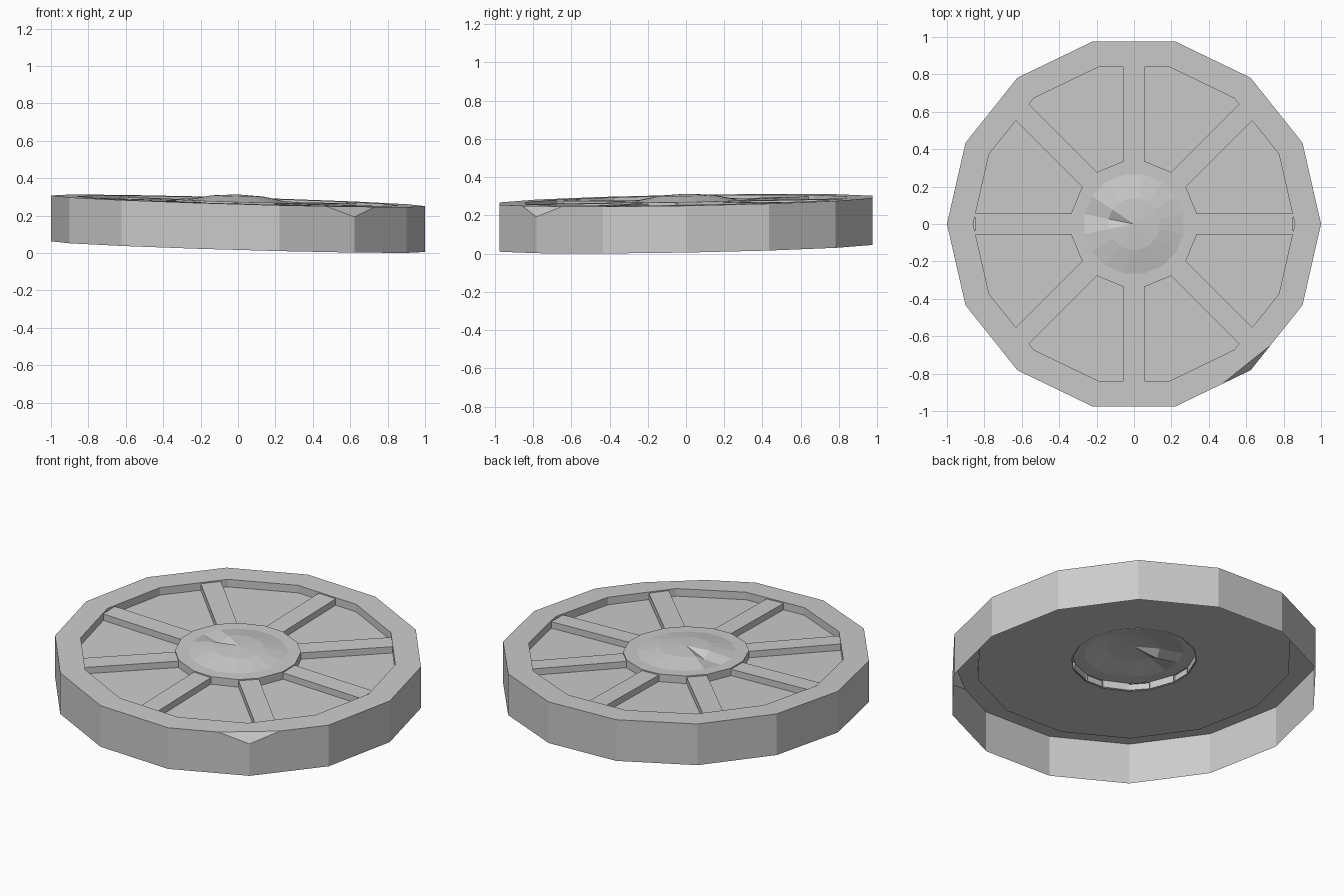
import bpy, bmesh
from math import sin, cos, pi, radians
from mathutils import Vector

if "Cube" in bpy.data.objects:
    bpy.data.objects.remove(bpy.data.objects["Cube"])

N = 14
TOP = 0.279          # height of the rim plane at the centre
DEPTH = 0.245        # height of the outer wall
PANEL = -0.045       # sunken panel level, relative to the rim plane
SPOKE = -0.007       # spoke top level


def ring(bm, angles, r, z):
    return [bm.verts.new((r * cos(a), r * sin(a), z)) for a in angles]


def bridge(bm, a, b):
    n = len(a)
    for i in range(n):
        j = (i + 1) % n
        bm.faces.new((a[i], a[j], b[j], b[i]))


def finish(bm, name):
    # the whole wheel leans slightly down to the front right
    for v in bm.verts:
        v.co.z += TOP - 0.0285 * v.co.x + 0.018 * v.co.y
    me = bpy.data.meshes.new(name)
    bm.to_mesh(me)
    bm.free()
    ob = bpy.data.objects.new(name, me)
    bpy.context.collection.objects.link(ob)
    return ob


rim_angles = [2 * pi * i / N for i in range(N)]
hub_angles = [radians(45 * k + d) for k in range(8) for d in (-10, 10)]
dome_angles = [radians(22.5 * k - 11.25) for k in range(16)]

# Rim: hollow outer wall, flat top, short inner wall
bm = bmesh.new()
loops = [ring(bm, rim_angles, r, z) for r, z in
         ((1, -DEPTH), (1, 0), (0.86, 0), (0.86, PANEL))]
for a, b in zip(loops, loops[1:]):
    bridge(bm, a, b)
# chipped corner at the front right
a = rim_angles[12]
out = Vector((cos(a), sin(a), 0))
cut = bmesh.ops.bisect_plane(
    bm, geom=bm.verts[:] + bm.edges[:] + bm.faces[:],
    plane_co=out * 0.962, plane_no=(out * 0.055 + Vector((0, 0, 0.038))).normalized(),
    clear_outer=True)
chip = {v for g in cut["geom_cut"] if isinstance(g, bmesh.types.BMEdge) for v in g.verts}
side = Vector((-out.y, out.x, 0))
low = min(chip, key=lambda v: v.co.z)
tops = sorted((v for v in chip if v is not low), key=lambda v: -v.co.dot(side))
bm.faces.new([low] + tops)
finish(bm, "rim")

# Sunken panel disc, open under the hub
bm = bmesh.new()
outer = ring(bm, rim_angles, 0.86, PANEL)
inner = ring(bm, hub_angles, 0.335, PANEL)
edges = [bm.edges.new((l[i], l[(i + 1) % len(l)]))
         for l in (outer, inner) for i in range(len(l))]
bmesh.ops.triangle_fill(bm, edges=edges, use_beauty=True, normal=(0, 0, 1))
bmesh.ops.dissolve_limit(bm, angle_limit=0.01, verts=bm.verts[:], edges=bm.edges[:])
for f in bm.faces:
    if f.normal.z < 0:
        f.normal_flip()
finish(bm, "panel")

# Spokes: top strip and two side walls
bm = bmesh.new()
for k in range(8):
    t = radians(45 * k)
    d, s = Vector((cos(t), sin(t), 0)), Vector((-sin(t), cos(t), 0))
    # reach the flat of the rim's inner polygon
    rows = []
    for off, z in ((-0.056, PANEL), (-0.056, SPOKE), (0.056, SPOKE), (0.056, PANEL)):
        local = (t + off / 0.86) % (2 * pi / N) - pi / N
        far = 0.86 * cos(pi / N) / cos(local)
        rows.append([bm.verts.new(d * r + s * off + Vector((0, 0, z)))
                     for r in (0.325, far)])
    for p, q in zip(rows, rows[1:]):
        bm.faces.new((p[0], p[1], q[1], q[0]))
finish(bm, "spokes")

# Hub: side wall, flat collar and low faceted dome with one dent
bm = bmesh.new()
loops = [ring(bm, hub_angles, 0.34, PANEL - 0.005), ring(bm, hub_angles, 0.34, 0),
         ring(bm, dome_angles, 0.27, 0), ring(bm, dome_angles, 0.14, 0.026)]
for a, b in zip(loops, loops[1:]):
    bridge(bm, a, b)
tip = bm.verts.new((0, 0, 0.034))
for i in range(16):
    bm.faces.new((loops[3][i], loops[3][(i + 1) % 16], tip))
loops[3][8].co.z = -0.005
finish(bm, "hub")
